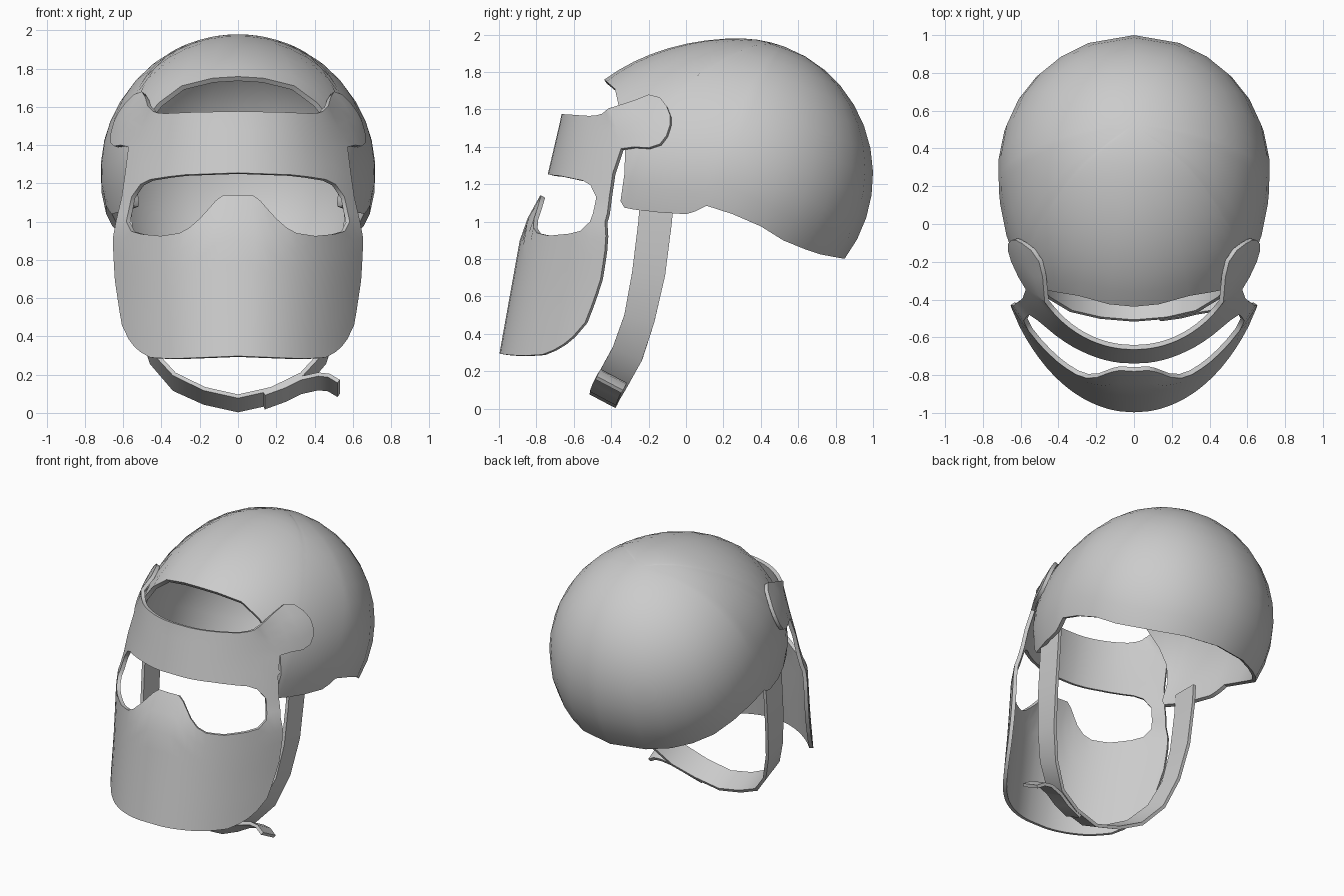
import bpy, bmesh, math
from mathutils import Vector

if "Cube" in bpy.data.objects:
    bpy.data.objects.remove(bpy.data.objects["Cube"])

# ---------- helpers ----------
def lerp_table(table, v):
    """Piecewise linear lookup; table = [(key, value), ...] with rising keys."""
    if v <= table[0][0]:
        return table[0][1]
    for (a, fa), (b, fb) in zip(table, table[1:]):
        if v <= b:
            return fa + (fb - fa) * (v - a) / (b - a)
    return table[-1][1]

def span(a, b, n):
    return [a + (b - a) * i / n for i in range(n)]

def make_sheet(name, columns, thickness, keep=lambda c, r: True, mirror=True,
               inner=Vector((0, 0.1, 1.0))):
    """Skin a grid of points (columns may be short), then mirror and thicken inwards."""
    bm = bmesh.new()
    vs = [[bm.verts.new(p) for p in col] for col in columns]
    for c in range(len(vs) - 1):
        for r in range(min(len(vs[c]), len(vs[c + 1])) - 1):
            if keep(c, r):
                bm.faces.new((vs[c][r], vs[c][r + 1], vs[c + 1][r + 1], vs[c + 1][r]))
    bmesh.ops.remove_doubles(bm, verts=bm.verts[:], dist=1e-4)
    bmesh.ops.delete(bm, geom=[v for v in bm.verts if not v.link_faces], context='VERTS')
    bmesh.ops.recalc_face_normals(bm, faces=bm.faces[:])
    if sum(f.normal.dot(f.calc_center_median() - inner) for f in bm.faces) < 0:
        bmesh.ops.reverse_faces(bm, faces=bm.faces[:])
    me = bpy.data.meshes.new(name)
    bm.to_mesh(me)
    bm.free()
    ob = bpy.data.objects.new(name, me)
    bpy.context.collection.objects.link(ob)
    if mirror:
        m = ob.modifiers.new("mirror", 'MIRROR')
        m.use_clip = True
        m.merge_threshold = 0.002
    s = ob.modifiers.new("thickness", 'SOLIDIFY')
    s.thickness = thickness
    s.offset = -1
    bpy.ops.object.select_all(action='DESELECT')
    ob.select_set(True)
    bpy.context.view_layer.objects.active = ob
    bpy.ops.object.convert(target='MESH')
    bpy.ops.object.shade_smooth_by_angle(angle=math.radians(40))
    return ob

# ---------- helmet ellipsoid: longer towards the front ----------
CY, CZ, RX, RZ = 0.28, 1.25, 0.72, 0.73

def to_unit(y, z):
    uy = (y - CY) / (1.0 if y < CY else 0.72)
    uz = (z - CZ) / RZ
    return Vector((math.sqrt(max(0, 1 - uy * uy - uz * uz)), uy, uz))

def from_unit(u):
    return Vector((u.x * RX, CY + u.y * (1.0 if u.y < 0 else 0.72), CZ + u.z * RZ))

# helmet shell: great-circle columns from the crown to the shaped rim (side view y, z)
RIM = [(-.44, 1.76), (-.425, 1.75), (-.38, 1.71), (-.36, 1.62), (-.34, 1.5), (-.325, 1.38),
       (-.33, 1.25), (-.35, 1.11), (-.33, 1.075), (-.28, 1.065), (-.15, 1.05), (0, 1.04),
       (.05, 1.055), (.11, 1.085), (.25, 1.04), (.4, .975), (.52, .9), (.63, .855),
       (.72, .825), (.8, .81), (.85, .80)]
tilt = math.radians(20)
pole = Vector((0, math.sin(tilt), math.cos(tilt)))
cols = []
for i, (y, z) in enumerate(RIM):
    r = to_unit(y, z)
    if i in (0, len(RIM) - 1):
        r.x = 0
    r.normalize()
    ang = pole.angle(r)
    cols.append([from_unit((pole * math.sin((1 - t) * ang) + r * math.sin(t * ang)) / math.sin(ang))
                 for t in (k / 11 for k in range(12))])
make_sheet("helmet_shell", cols, 0.028, inner=Vector((0, CY, CZ)))

# ---------- face mask ----------
YC = [(.28, -1.0), (.95, -.88), (1.0, -.86), (1.05, -.825), (1.14, -.78), (1.25, -.74), (1.57, -.665)]
K2 = [(.3, 1.0), (.6, .95), (.95, .85)]
K4 = [(.95, .5), (1.25, .4), (1.57, 1.2)]
WIDTH = [(.3, .585), (.42, .6), (.5, .615), (.7, .645), (.9, .655), (.95, .65), (1.1, .615),
         (1.2, .592), (1.35, .585), (1.4, .57), (1.57, .49), (1.62, .465)]

def mask_point(u, z):
    x = u * lerp_table(WIDTH, z)
    y = lerp_table(YC, z) + lerp_table(K2, z) * x ** 2 + lerp_table(K4, z) * x ** 4
    return Vector((x, y, z))

TOP = [(0, 1.577), (.5, 1.572), (.8, 1.565), (.9, 1.572), (1, 1.605)]
EYE_TOP = [(0, 1.255), (.47, 1.245), (.62, 1.235), (.78, 1.22), (.86, 1.195), (.915, 1.13)]
EYE_LOW = [(.125, 1.14), (.19, 1.11), (.31, 1.02), (.39, .97), (.47, .94), (.62, .925),
           (.78, .935), (.86, .95), (.915, 1.0)]
BOTTOM = [(0, .297), (.6, .283), (.8, .29), (.9, .33), (.96, .385), (1, .46)]
US = [0, .125, .19, .25, .31, .39, .47, .55, .62, .7, .78, .86, .915, .96, 1]
cols = []
for u in US:
    t, et, el, b = (lerp_table(tab, u) for tab in (TOP, EYE_TOP, EYE_LOW, BOTTOM))
    zs = span(t, 1.39, 4) + span(1.39, et, 2) + span(et, el, 3) + span(el, b, 7) + [b]
    cols.append([mask_point(u, z) for z in zs])
# side arms hugging the helmet, with rounded ends (side view y, top z, bottom z)
for y, t, b in [(-.28, 1.648, 1.4), (-.2, 1.68, 1.395), (-.14, 1.665, 1.415),
                (-.105, 1.62, 1.46), (-.085, 1.57, 1.52)]:
    cols.append([Vector((to_unit(y, z).x * RX + .035, y, z)) for z in span(t, b, 4) + [b]])
eye_end = US.index(.915)
make_sheet("face_mask", cols, 0.025,
           keep=lambda c, r: not (c < eye_end and 6 <= r < 9))

# ---------- chin strap: (x, y, z) centre line, half width vector (dy, dz) ----------
def ribbon(name, path, mirror):
    cols = [[Vector((x, y - dy, z - dz)), Vector((x, y + dy, z + dz))] for x, y, z, dy, dz in path]
    make_sheet(name, cols, 0.022, mirror=mirror, inner=Vector((0, -.2, .8)))

ribbon("chin_strap", [(.575, -.155, 1.13, .09, 0), (.575, -.165, 1.0, .09, 0),
                      (.565, -.2, .72, .088, -.01), (.53, -.25, .48, .08, -.02),
                      (.46, -.315, .29, .078, -.035), (.34, -.39, .155, .075, -.04),
                      (.18, -.43, .08, .072, -.037), (0, -.447, .04, .07, -.037)], True)

# loose strap end on one side
ribbon("strap_tail", [(.14, -.445, .055, .07, -.037), (.25, -.43, .095, .07, -.037),
                      (.33, -.41, .135, .07, -.037), (.42, -.395, .155, .07, -.037),
                      (.47, -.4, .15, .07, -.037), (.52, -.415, .12, .07, -.037)], False)
